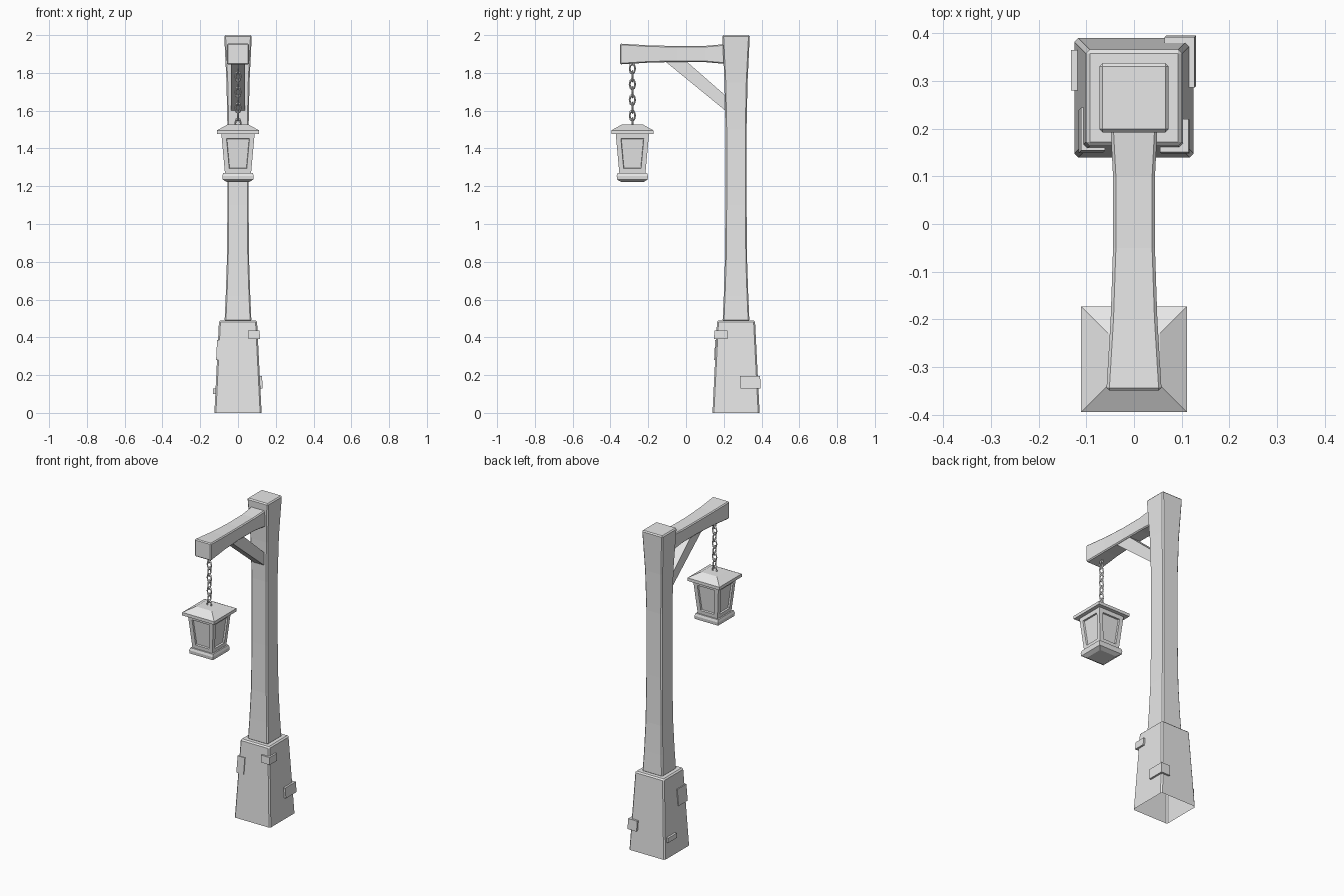
import bpy
import bmesh
from math import pi

cube = bpy.data.objects.get("Cube")
if cube:
    bpy.data.objects.remove(cube)

POST_Y = 0.265
LAMP_Y = -0.284

grey = bpy.data.materials.new("plain grey")
grey.use_nodes = True
grey.diffuse_color = (0.8, 0.8, 0.8, 1)
grey.node_tree.nodes["Principled BSDF"].inputs["Base Color"].default_value = (0.8, 0.8, 0.8, 1)


def loft(name, rings, bevel=0.0, open_start=False, edit=None):
    """Skin a list of equal point rings into a solid."""
    bm = bmesh.new()
    loops = [[bm.verts.new(p) for p in ring] for ring in rings]
    sides = []
    for a, b in zip(loops, loops[1:]):
        for i in range(len(a)):
            j = (i + 1) % len(a)
            sides.append(bm.faces.new((a[i], a[j], b[j], b[i])))
    if not open_start:
        bm.faces.new(loops[0][::-1])
    bm.faces.new(loops[-1])
    bmesh.ops.recalc_face_normals(bm, faces=bm.faces)
    if edit:
        edit(bm, sides)
    mesh = bpy.data.meshes.new(name)
    bm.to_mesh(mesh)
    bm.free()
    mesh.materials.append(grey)
    obj = bpy.data.objects.new(name, mesh)
    bpy.context.collection.objects.link(obj)
    if bevel:
        mod = obj.modifiers.new("edge bevel", "BEVEL")
        mod.width = bevel
        mod.segments = 1
        mod.limit_method = "ANGLE"
    return obj


def square(h, z, cy):
    return [(-h, cy - h, z), (h, cy - h, z), (h, cy + h, z), (-h, cy + h, z)]


def tower(name, profile, cy, **options):
    return loft(name, [square(h, z, cy) for h, z in profile], **options)


# Plinth, open underneath, and flared post
def plinth_half(z):
    return 0.125 - 0.05 * z


tower("plinth", [(plinth_half(0), 0), (plinth_half(0.49), 0.49)], POST_Y,
      bevel=0.008, open_start=True)
tower("post", [(0.071, 0.485), (0.065, 0.62), (0.059, 0.8), (0.056, 1.1),
               (0.056, 1.5), (0.061, 1.75), (0.073, 2.0)], POST_Y, bevel=0.007)


# Stone slabs wrapped around the plinth corners
def corner_slab(name, sx, sy, lx, ly, z0, z1, t):
    rings = []
    for z in (z0, z1):
        h = plinth_half(z) + t
        k = h - t - 0.004
        shape = [(h, h), (h, h - ly), (k, h - ly), (k, k), (h - lx, k), (h - lx, h)]
        rings.append([(sx * x, POST_Y + sy * y, z) for x, y in shape])
    loft(name, rings)


corner_slab("upper_front_slab", 1, -1, 0.06, 0.07, 0.39, 0.435, 0.011)
corner_slab("lower_back_slab", 1, 1, 0.063, 0.106, 0.13, 0.195, 0.012)
corner_slab("side_front_slab", -1, -1, 0.05, 0.09, 0.28, 0.385, 0.005)
loft("side_slab", [[(x, y, z) for x, y in
                    ((-0.132, 0.28), (-0.115, 0.28), (-0.115, 0.365), (-0.132, 0.365))]
                   for z in (0.1, 0.13)])

# Beam, waisted in the middle
beam = [(-0.35, 0.058, 0.055), (-0.2, 0.049, 0.046), (-0.05, 0.044, 0.042),
        (0.1, 0.044, 0.043), (0.215, 0.05, 0.053)]
loft("beam", [[(-w, y, 1.9 - h), (w, y, 1.9 - h), (w, y, 1.9 + h), (-w, y, 1.9 + h)]
              for y, w, h in beam], bevel=0.006)

# Diagonal brace under the beam
brace = [(-0.113, 1.863), (0.0, 1.863), (0.215, 1.675), (0.215, 1.595)]
loft("brace", [[(x, y, z) for y, z in brace] for x in (-0.036, 0.036)])

# Chain of alternating oval links
for i in range(8):
    bpy.ops.mesh.primitive_torus_add(
        major_segments=8, minor_segments=4, major_radius=0.0145, minor_radius=0.0048,
        location=(0, LAMP_Y, 1.823 - 0.0415 * i),
        rotation=(pi / 2, 0, pi / 2 if i % 2 == 0 else 0))
    link = bpy.context.object
    link.name = f"chain_link_{i + 1}"
    link.scale.y = 1.75
    link.data.materials.append(grey)


# Lantern with recessed panes
def recess_panes(bm, sides):
    bmesh.ops.inset_individual(bm, faces=sides, thickness=0.025, use_even_offset=True)
    bmesh.ops.inset_individual(bm, faces=sides, thickness=0.002, depth=-0.01,
                               use_even_offset=True)


tower("lantern_body", [(0.069, 1.268), (0.088, 1.477)], LAMP_Y, edit=recess_panes)
tower("lantern_roof", [(0.111, 1.477), (0.111, 1.496), (0.055, 1.527)], LAMP_Y)
tower("lantern_foot", [(0.058, 1.222), (0.081, 1.235), (0.083, 1.255), (0.078, 1.27)], LAMP_Y)
